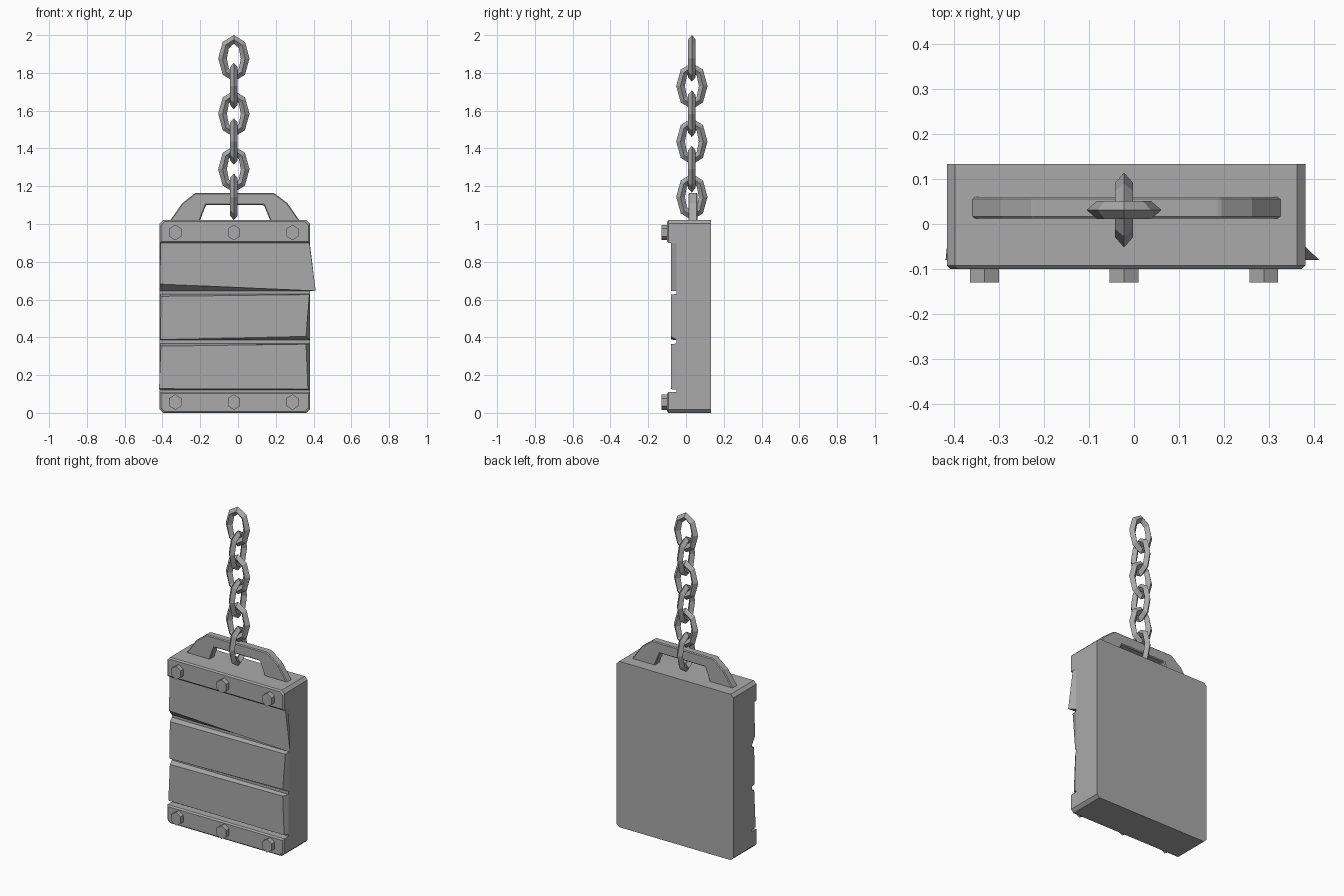
import bpy, bmesh, math
from mathutils import Vector

cube = bpy.data.objects.get("Cube")
if cube:
    bpy.data.objects.remove(cube, do_unlink=True)

steel = bpy.data.materials.new("worn grey steel")
steel.use_nodes = True
GREY = (0.4, 0.4, 0.4, 1)
steel.diffuse_color = GREY
steel.node_tree.nodes["Principled BSDF"].inputs["Base Color"].default_value = GREY

LEFT, RIGHT, MID = -0.415, 0.38, -0.022
BACK, CORE, FACE, BAND = 0.133, -0.05, -0.08, -0.1


def finish(name, bm):
    bmesh.ops.recalc_face_normals(bm, faces=bm.faces)
    mesh = bpy.data.meshes.new(name)
    bm.to_mesh(mesh)
    bm.free()
    mesh.materials.append(steel)
    ob = bpy.data.objects.new(name, mesh)
    bpy.context.collection.objects.link(ob)
    return ob


def loft(name, front, back):
    """Solid between two matching outlines of 3D points."""
    bm = bmesh.new()
    a = [bm.verts.new(p) for p in front]
    b = [bm.verts.new(p) for p in back]
    bm.faces.new(a)
    bm.faces.new(b[::-1])
    for i in range(len(a)):
        j = (i + 1) % len(a)
        bm.faces.new((a[i], b[i], b[j], a[j]))
    return finish(name, bm)


def at_y(outline, y):
    return [(x, y, z) for x, z in outline]


def band_outline(z_end, z_in, inset=0.0):
    """Band with its two outer corners cut; z_end is the outer end."""
    s = 1 if z_end > z_in else -1
    l, r, e, n = LEFT + inset, RIGHT - inset, z_end - s * inset, z_in + s * inset
    c = 0.018
    return [(l, n), (r, n), (r, e - s * c), (r - c, e), (l + c, e), (l, e - s * c)]


# Core block with cut corners, flat back
c = 0.018
core = [(LEFT + c, 0), (RIGHT - c, 0), (RIGHT, c), (RIGHT, 1.02 - c),
        (RIGHT - c, 1.02), (LEFT + c, 1.02), (LEFT, 1.02 - c), (LEFT, c)]
loft("weight_core", at_y(core, CORE), at_y(core, BACK))

# Clamping bands, chamfered around the front, with hexagonal bolts
for label, z_end, z_in, z_bolt in (("lower", 0, 0.11, 0.057), ("upper", 1.02, 0.9, 0.955)):
    outer = band_outline(z_end, z_in)
    loft(label + "_band", at_y(outer, BAND + 0.008), at_y(outer, CORE))
    loft(label + "_band_chamfer", at_y(band_outline(z_end, z_in, 0.008), BAND),
         at_y(outer, BAND + 0.008))
    for side, x in (("right", -0.332), ("middle", MID), ("left", 0.288)):
        hexagon = [(x + 0.037 * math.sin(k * math.pi / 3),
                    z_bolt + 0.041 * math.cos(k * math.pi / 3)) for k in range(6)]
        loft(f"{label}_bolt_{side}", at_y(hexagon, -0.13), at_y(hexagon, BAND))

# Uneven front plates: outlines run bottom left, bottom right, top right, top left
plates = {
    "upper_plate": ([(-0.413, 0.682), (0.411, 0.646), (0.378, 0.9), (-0.41, 0.9)],
                    [(LEFT, 0.645), (RIGHT, 0.645), (RIGHT, 0.9), (LEFT, 0.9)]),
    "middle_plate": ([(-0.41, 0.388), (0.36, 0.405), (0.378, 0.626), (-0.408, 0.617)],
                     [(LEFT, 0.386), (RIGHT, 0.386), (RIGHT, 0.63), (LEFT, 0.63)]),
    "lower_plate": ([(-0.418, 0.128), (0.37, 0.126), (0.36, 0.364), (-0.408, 0.353)],
                    [(LEFT, 0.122), (RIGHT, 0.122), (RIGHT, 0.367), (LEFT, 0.367)]),
}
for name, (front, back) in plates.items():
    loft(name, at_y(front, FACE), at_y(back, CORE))

# Arched carrying handle
arch = [(-0.362, 1.015), (-0.295, 1.11), (-0.225, 1.165), (0.19, 1.165),
        (0.262, 1.11), (0.328, 1.015), (0.172, 1.015), (0.137, 1.1),
        (-0.17, 1.1), (-0.203, 1.015)]
handle = loft("handle", at_y(arch, 0.012), at_y(arch, 0.06))
bevel = handle.modifiers.new("soft edges", "BEVEL")
bevel.width = 0.005
bevel.segments = 1


def chain_link(name, z, turned):
    """Eight-sided oval ring with a diamond section."""
    bm = bmesh.new()
    rings = []
    for i in range(8):
        a = i * math.pi / 4
        ring = []
        for k in range(4):
            b = k * math.pi / 2
            out = 0.023 * math.cos(b)
            u, w = (0.06 + out) * math.sin(a), (0.1 + out) * math.cos(a)
            v = 0.02 * math.sin(b)
            offset = Vector((v, u, w)) if turned else Vector((u, v, w))
            ring.append(bm.verts.new(Vector((MID, 0.031, z)) + offset))
        rings.append(ring)
    for i in range(8):
        p, q = rings[i], rings[(i + 1) % 8]
        for k in range(4):
            m = (k + 1) % 4
            bm.faces.new((p[k], p[m], q[m], q[k]))
    return finish(name, bm)


# Chain of six links, every other one turned a quarter
for n in range(6):
    chain_link(f"chain_link_{n + 1}", 1.877 - n * 0.1467, n % 2 == 1)
